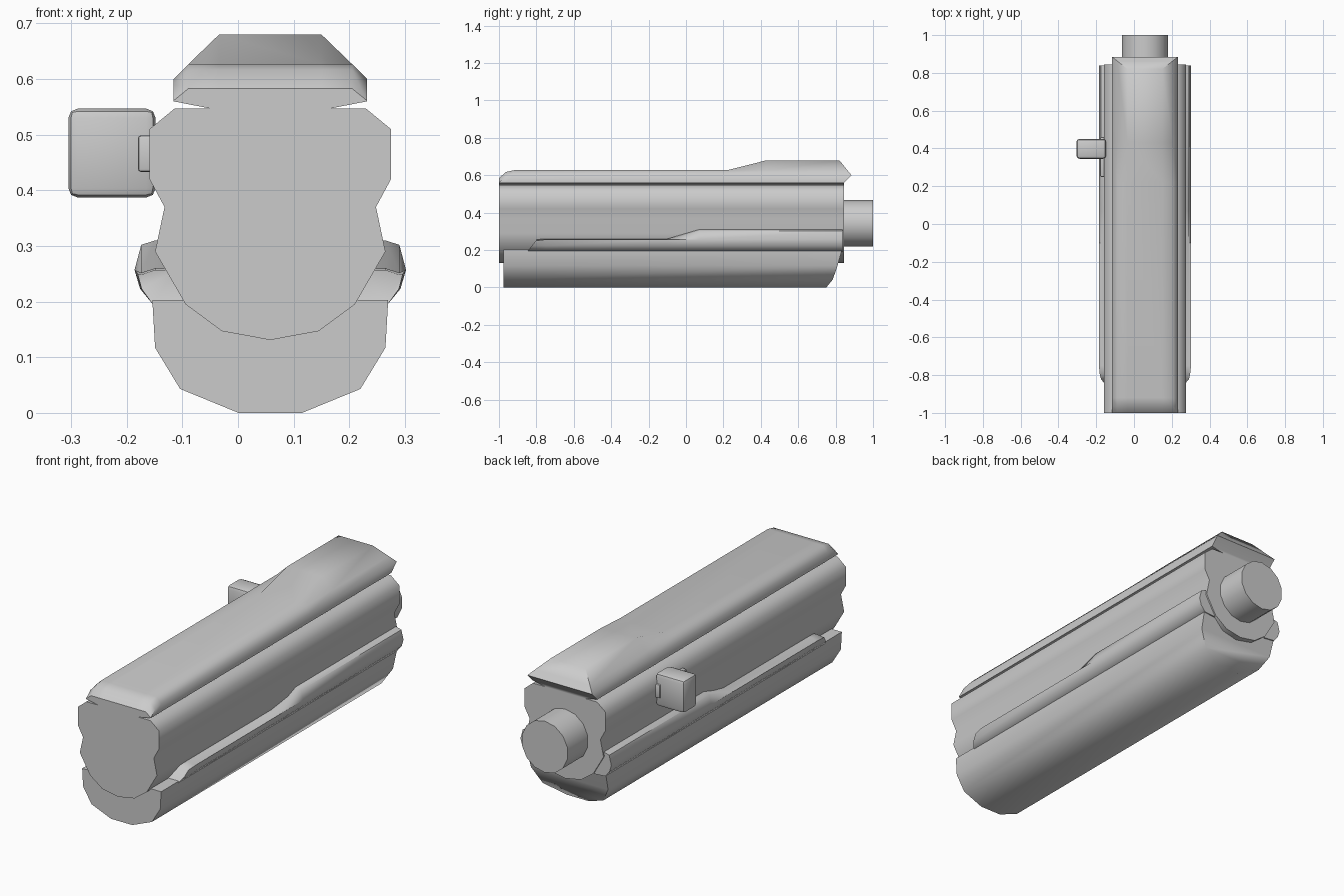
import bpy, bmesh, math

if "Cube" in bpy.data.objects:
    bpy.data.objects.remove(bpy.data.objects["Cube"])

CX = 0.058  # symmetry plane of the main assembly


def finish(name, bm, angle=55):
    bmesh.ops.remove_doubles(bm, verts=bm.verts, dist=0.0005)
    bmesh.ops.recalc_face_normals(bm, faces=bm.faces)
    me = bpy.data.meshes.new(name)
    bm.to_mesh(me)
    bm.free()
    ob = bpy.data.objects.new(name, me)
    bpy.context.collection.objects.link(ob)
    bpy.ops.object.select_all(action='DESELECT')
    ob.select_set(True)
    bpy.context.view_layer.objects.active = ob
    bpy.ops.object.shade_smooth_by_angle(angle=math.radians(angle))
    return ob


def loft(name, rings, strip_caps=False):
    """Skin closed rings of points; strip caps join left to right points."""
    bm = bmesh.new()
    vs = [[bm.verts.new(p) for p in r] for r in rings]
    n = len(vs[0])
    for a, b in zip(vs, vs[1:]):
        for i in range(n):
            j = (i + 1) % n
            bm.faces.new((a[i], a[j], b[j], b[i]))
    for r in (vs[0], vs[-1]):
        if strip_caps:
            for i in range(n // 2 - 1):
                bm.faces.new((r[i], r[i + 1], r[n - 2 - i], r[n - 1 - i]))
        else:
            bm.faces.new(r)
    return finish(name, bm)


def mirrored(half, ys):
    """Half profile (offset, z) to a full ring; ys is one y or one per point."""
    if not isinstance(ys, (list, tuple)):
        ys = [ys] * len(half)
    pts = [(w, y, z) for (w, z), y in zip(half, ys)]
    return ([(CX + w, y, z) for w, y, z in pts] +
            [(CX - w, y, z) for w, y, z in reversed(pts)])


# Main body, constant section
body = [(0, .131), (.087, .147), (.152, .195), (.207, .29), (.19, .37),
        (.217, .42), (.217, .51), (.172, .547), (.107, .547)]
loft("main_body", [mirrored(body, -1), mirrored(body, .845)], True)


# Top rail with rounded front, raised rear and pointed end
def rail(top, crown):
    return [(.107, .54), (.107, .547), (.174, .56), (.174, top - .027),
            (.147, top), (.092, crown)]


low, high = rail(.627, .627), rail(.627, .68)
loft("top_rail", [
    mirrored([(.107, .54), (.107, .547), (.174, .56), (.174, .561),
              (.147, .583), (.092, .583)], -1),
    mirrored(rail(.617, .617), -.965),
    mirrored(low, -.92),
    mirrored(low, .22),
    mirrored(high, .43),
    mirrored(high, [.845, .845, .845, .885, .863, .82]),
], True)

# Lower frame with curved rear end
frame = [(.057, 0), (.162, .043), (.207, .117), (.212, .203)]
loft("lower_frame", [mirrored(frame, -.975),
                     mirrored(frame, [.75, .785, .81, .835])], True)


# Side ledges, stepped up towards the rear
def ledge(side, y, top, front=0):
    pts = [(.15, .19), (.211, .195), (.234, .223), (.244, .257 - front * .007),
           (.232, top - .008), (.207, top), (.17, top)]
    ring = []
    for w, z in pts:
        w -= front * max(0, w - .225) * .3
        ring.append((CX + side * w, y + front * (z - .203) * .8, z))
    return ring


for side, label in ((1, "right"), (-1, "left")):
    loft(label + "_ledge", [ledge(side, -.84, .257, 1), ledge(side, -.75, .26),
                            ledge(side, -.1, .26), ledge(side, .07, .31),
                            ledge(side, .838, .31)])

# Barrel stub at the rear
bpy.ops.mesh.primitive_cylinder_add(vertices=14, radius=.125, depth=.2,
                                    location=(CX, .9, .343),
                                    rotation=(math.pi / 2, 0, 0))
barrel = bpy.context.object
barrel.name = "barrel"
bpy.ops.object.shade_smooth_by_angle(angle=math.radians(40))


# Side knob and its mounting plate
def block(name, lo, hi, bevel):
    bm = bmesh.new()
    bmesh.ops.create_cube(bm, size=1)
    for v in bm.verts:
        v.co = [(a + b) / 2 + c * (b - a) for a, b, c in zip(lo, hi, v.co)]
    bmesh.ops.bevel(bm, geom=bm.edges[:], offset=bevel, segments=2,
                    affect='EDGES', profile=.5)
    return finish(name, bm, 40)


block("side_knob", (-.305, .345, .387), (-.148, .451, .547), .017)
block("knob_mount", (-.18, .25, .433), (-.12, .46, .499), .006)
